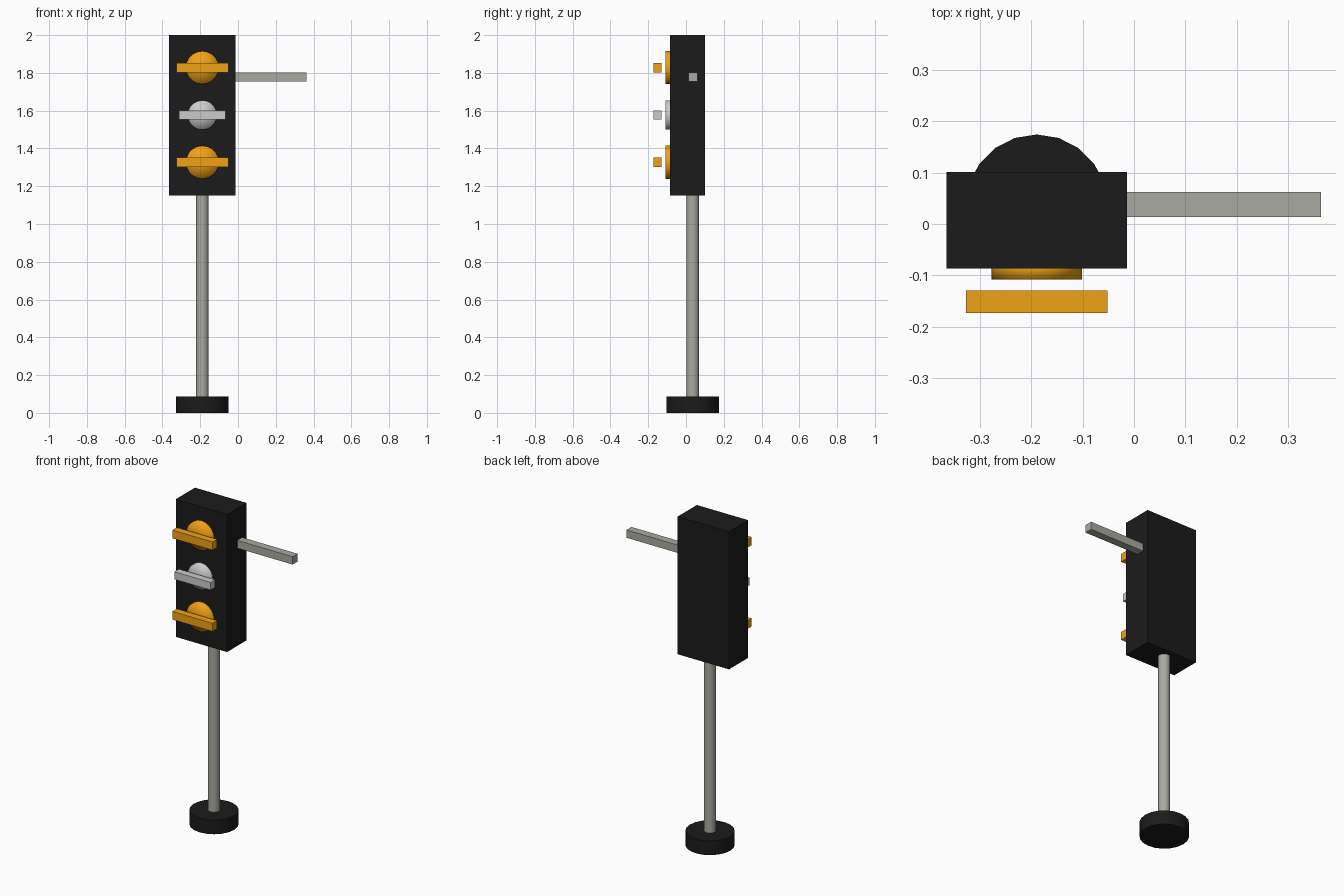
import bpy, math

if "Cube" in bpy.data.objects:
    bpy.data.objects.remove(bpy.data.objects["Cube"])

CX, CY = -0.189, 0.036  # pole axis


def material(name, rgb):
    m = bpy.data.materials.new(name)
    m.diffuse_color = (*rgb, 1)
    m.use_nodes = True
    m.node_tree.nodes["Principled BSDF"].inputs["Base Color"].default_value = m.diffuse_color
    return m


BLACK = material("black", (0.011, 0.011, 0.011))
AMBER = material("amber", (0.87, 0.36, 0.008))
STEEL = material("steel", (0.40, 0.40, 0.36))


def finish(name, mat):
    ob = bpy.context.object
    ob.name = name
    if mat:
        ob.data.materials.append(mat)
    return ob


def box(name, lo, hi, mat=None):
    bpy.ops.mesh.primitive_cube_add(size=1, location=[(a + b) / 2 for a, b in zip(lo, hi)])
    bpy.context.object.scale = [b - a for a, b in zip(lo, hi)]
    bpy.ops.object.transform_apply(location=False, rotation=False, scale=True)
    return finish(name, mat)


def cylinder(name, radius, depth, location, sides, mat=None, facing_front=False):
    bpy.ops.mesh.primitive_cylinder_add(
        vertices=sides, radius=radius, depth=depth, location=location,
        rotation=(math.pi / 2 if facing_front else 0, 0, 0),
        end_fill_type='TRIFAN' if facing_front else 'NGON')
    if facing_front:
        bpy.ops.object.shade_smooth()  # soft, domed look on the lens
    else:
        bpy.ops.object.shade_smooth_by_angle(angle=math.radians(40))
    return finish(name, mat)


# Base, pole and housing
cylinder("base", 0.138, 0.087, (CX, CY, 0.0435), 20, BLACK)
cylinder("pole", 0.034, 1.08, (CX, CY, 0.62), 12, STEEL)
box("housing", (-0.364, -0.086, 1.152), (-0.014, 0.101, 2.0), BLACK)

# Side arm
box("side_arm", (-0.02, 0.0135, 1.754), (0.363, 0.062, 1.802), STEEL)

# Lamps: a round lens with a visor bar in front of it
lamps = [("top", 1.828, 0.0875, 0.1375, 0.025, AMBER),
         ("middle", 1.577, 0.078, 0.124, 0.0235, None),
         ("bottom", 1.327, 0.0875, 0.1375, 0.025, AMBER)]
for name, z, radius, half_width, half_height, mat in lamps:
    cylinder(f"{name}_lens", radius, 0.042, (CX, -0.087, z), 20, mat, facing_front=True)
    box(f"{name}_visor", (CX - half_width, -0.173, z - half_height),
        (CX + half_width, -0.129, z + half_height), mat)
